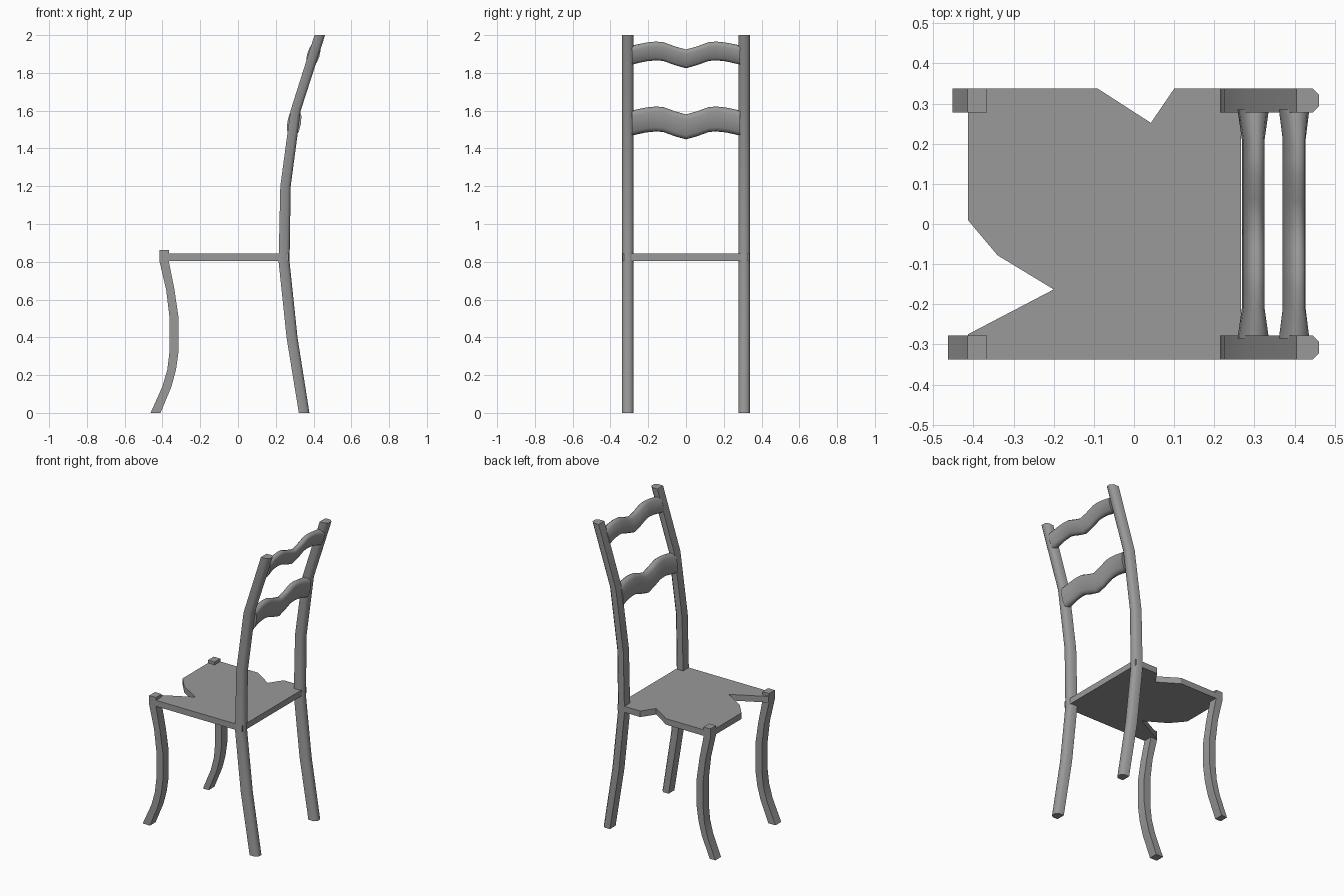
import bpy, bmesh, math
from mathutils import Vector

if "Cube" in bpy.data.objects:
    bpy.data.objects.remove(bpy.data.objects["Cube"])

wood = bpy.data.materials.new("grey wood")
wood.use_nodes = True
GREY = (0.32, 0.32, 0.32, 1)
wood.diffuse_color = GREY
wood.node_tree.nodes["Principled BSDF"].inputs["Base Color"].default_value = GREY


def finish(name, bm, angle=None):
    bmesh.ops.recalc_face_normals(bm, faces=bm.faces)
    mesh = bpy.data.meshes.new(name)
    bm.to_mesh(mesh)
    bm.free()
    mesh.materials.append(wood)
    obj = bpy.data.objects.new(name, mesh)
    bpy.context.collection.objects.link(obj)
    if angle:
        bpy.ops.object.select_all(action="DESELECT")
        obj.select_set(True)
        bpy.context.view_layer.objects.active = obj
        bpy.ops.object.shade_smooth_by_angle(angle=math.radians(angle))
    return obj


def loft(name, rings, angle):
    """Skin a list of equal rings and cap both ends."""
    bm = bmesh.new()
    loops = [[bm.verts.new(p) for p in ring] for ring in rings]
    for a, b in zip(loops, loops[1:]):
        for i in range(len(a)):
            j = (i + 1) % len(a)
            bm.faces.new((a[i], a[j], b[j], b[i]))
    bm.faces.new(loops[0])
    bm.faces.new(loops[-1])
    return finish(name, bm, angle)


def leg_ring(front, back, z, y, chamfer):
    """Section of a leg, optionally chamfered on its rear corners."""
    h = 0.03
    if chamfer:
        pts = [(front, -h), (back - chamfer, -h), (back, chamfer - h),
               (back, h - chamfer), (back - chamfer, h), (front, h)]
    else:
        pts = [(front, -h), (back, -h), (back, h), (front, h)]
    return [(px, y + py, z) for px, py in pts]


# Legs: front edge x, back edge x, height
back_path = [(.322, .378, 0), (.257, .315, .4), (.215, .273, .8),
             (.224, .279, 1.2), (.278, .332, 1.6), (.405, .461, 2)]
front_path = [(-.463, -.41, 0), (-.4, -.352, .14), (-.374, -.328, .23),
              (-.362, -.314, .33), (-.362, -.314, .5), (-.38, -.336, .65),
              (-.415, -.366, .8), (-.415, -.366, .862)]
for side, y in (("left", -.308), ("right", .308)):
    loft("back_leg_" + side, [leg_ring(a, b, z, y, .016) for a, b, z in back_path], 60)
    shift = .011 if y > 0 else 0
    loft("front_leg_" + side,
         [leg_ring(a + shift * max(0, 1 - z / .3), b, z, y, 0) for a, b, z in front_path], 30)

# Seat: broken-edged board
outline = [(-.414, .337), (-.09, .337), (.042, .252), (.1, .337), (.267, .337),
           (.267, -.337), (-.414, -.337), (-.414, -.275), (-.2, -.163),
           (-.34, -.078), (-.414, .01)]
bm = bmesh.new()
face = bm.faces.new([bm.verts.new((x, y, .803)) for x, y in outline])
top = bmesh.ops.extrude_face_region(bm, geom=[face])["geom"]
bmesh.ops.translate(bm, vec=(0, 0, .04),
                    verts=[v for v in top if isinstance(v, bmesh.types.BMVert)])
finish("seat", bm)


# Wavy back rails with a rounded, leaning section that swells at the ends
wave = [(.285, 0, 1.5), (.21, .016, 1), (.16, .021, 1), (.12, .018, 1), (.06, -.004, 1)]
stations = ([(-y, dz, t) for y, dz, t in wave] + [(0, -.021, 1)]
            + [(y, dz, t) for y, dz, t in reversed(wave)])


def rail(name, x, z, half_height, half_thick, lean):
    rings = []
    for y, dz, swell in stations:
        ring = []
        for i in range(12):
            a = math.tau * i / 12
            c, s = math.cos(a), math.sin(a)
            u = math.copysign(abs(c) ** .7, c) * half_thick * swell
            w = math.copysign(abs(s) ** .7, s) * half_height
            ring.append(Vector((x + u * math.cos(lean) + w * math.sin(lean), y,
                                z + dz + w * math.cos(lean) - u * math.sin(lean))))
        rings.append(ring)
    return loft(name, rings, 60)


rail("upper_back_rail", .399, 1.895, .052, .022, .3)
rail("lower_back_rail", .297, 1.535, .067, .024, .17)
